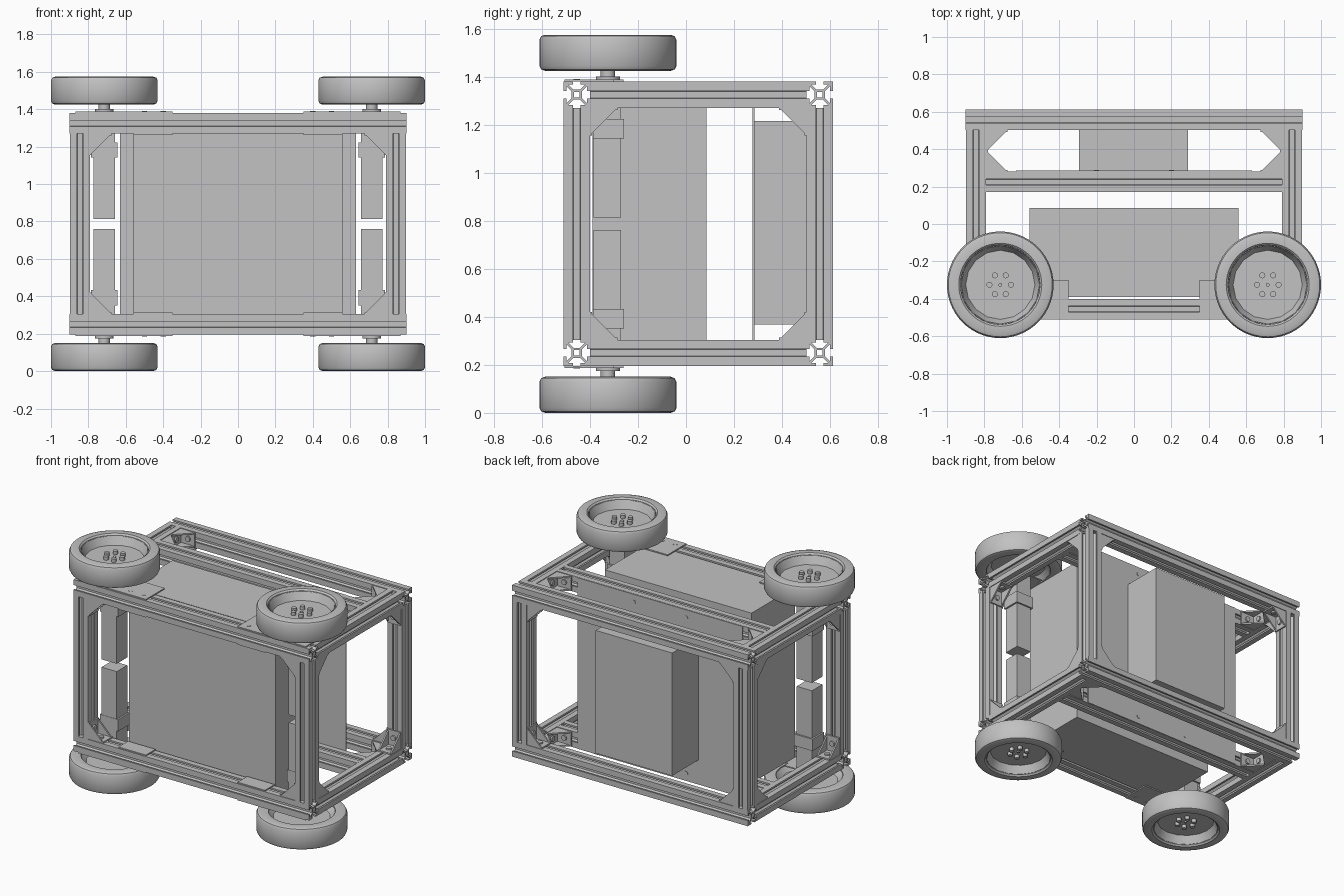
import bpy, bmesh, math
from mathutils import Matrix, Vector

cube = bpy.data.objects.get("Cube")
if cube:
    bpy.data.objects.remove(cube, do_unlink=True)

grey = bpy.data.materials.new("plain_grey")
grey.use_nodes = True
grey.diffuse_color = (0.54, 0.54, 0.54, 1)
grey.node_tree.nodes["Principled BSDF"].inputs["Base Color"].default_value = grey.diffuse_color

MID = 0.7875          # mirror height between upper and lower halves
HALF = 0.0545         # half width of a frame bar
X, Y, Z = (Matrix.Rotation(math.pi / 2, 4, "Y"),
           Matrix.Rotation(-math.pi / 2, 4, "X"), Matrix.Identity(4))
SIDES = (-1, 1)


def finish(name, bm, smooth=False):
    bmesh.ops.recalc_face_normals(bm, faces=bm.faces)
    mesh = bpy.data.meshes.new(name)
    bm.to_mesh(mesh)
    bm.free()
    mesh.materials.append(grey)
    ob = bpy.data.objects.new(name, mesh)
    bpy.context.collection.objects.link(ob)
    if smooth:
        bpy.ops.object.select_all(action="DESELECT")
        bpy.context.view_layer.objects.active = ob
        ob.select_set(True)
        bpy.ops.object.shade_smooth_by_angle(angle=math.radians(35))


def add_box(bm, a, b):
    """Box between two opposite corners given in any order."""
    a, b = Vector(a), Vector(b)
    size = Matrix.Diagonal([abs(d) for d in b - a] + [1])
    bmesh.ops.create_cube(bm, size=1, matrix=Matrix.Translation((a + b) / 2) @ size)


def box(name, a, b):
    bm = bmesh.new()
    add_box(bm, a, b)
    finish(name, bm)


def add_cyl(bm, r, depth, loc, turn=Z, seg=12):
    bmesh.ops.create_cone(bm, cap_ends=True, segments=seg, radius1=r, radius2=r,
                          depth=depth, matrix=Matrix.Translation(loc) @ turn)


def extrude_up(bm, faces, height):
    new = bmesh.ops.extrude_face_region(bm, geom=faces, use_keep_orig=True)["geom"]
    bmesh.ops.translate(bm, vec=(0, 0, height),
                        verts=[v for v in new if isinstance(v, bmesh.types.BMVert)])


def bar(name, turn, length, loc):
    """Slotted extrusion with a hollow core, centred at loc."""
    lip, slot, wide, core, web = 0.043, 0.016, 0.036, 0.021, 0.014
    side = [(HALF, -slot), (lip, -slot), (lip, -wide), (core, -web),
            (core, web), (lip, wide), (lip, slot), (HALF, slot), (HALF, HALF)]
    hole = [(0.012, 0.012)]
    bm = bmesh.new()
    edges = []
    for pts in (side, hole):
        ring = []
        for k in range(4):
            spin = Matrix.Rotation(k * math.pi / 2, 4, "Z")
            ring += [bm.verts.new(spin @ Vector((*p, -length / 2))) for p in pts]
        edges += [bm.edges.new((a, b)) for a, b in zip(ring, ring[1:] + ring[:1])]
    bmesh.ops.triangle_fill(bm, edges=edges, use_beauty=True)
    extrude_up(bm, bm.faces[:], length)
    bm.transform(Matrix.Translation(loc) @ turn)
    finish(name, bm)


def bracket(name, corner, u, v):
    """Hollow corner gusset: two flanges along u and v, two triangular webs."""
    u, v = Vector(u), Vector(v)
    reach, half, t = 0.115, 0.05, 0.01
    bm = bmesh.new()
    add_box(bm, (0, 0, -half), (reach, t, half))
    add_box(bm, (0, 0, -half), (t, reach, half))
    for z in (-half, half - t):
        tri = [bm.verts.new((x, y, z)) for x, y in ((0, 0), (reach, 0), (0, reach))]
        extrude_up(bm, [bm.faces.new(tri)], t)
    # bolt heads on the flanges
    add_cyl(bm, 0.018, 0.012, (0.065, t + 0.004, 0), Y)
    add_cyl(bm, 0.018, 0.012, (t + 0.004, 0.065, 0), X)
    m = Matrix((u, v, u.cross(v))).transposed().to_4x4()
    bm.transform(Matrix.Translation(corner) @ m)
    finish(name, bm)


def lathe(name, profile, seg, loc, flip):
    bm = bmesh.new()
    vs = [bm.verts.new((r, 0, z)) for r, z in profile]
    es = [bm.edges.new(p) for p in zip(vs, vs[1:])]
    bmesh.ops.spin(bm, geom=vs + es, cent=(0, 0, 0), axis=(0, 0, 1),
                   angle=2 * math.pi, steps=seg, use_duplicate=False)
    bmesh.ops.remove_doubles(bm, verts=bm.verts, dist=0.0005)
    bm.transform(Matrix.Translation(loc) @ Matrix.Diagonal((1, 1, flip, 1)))
    finish(name, bm, True)


# Frame bars
FRONT, REAR, MIDY, SIDE = -0.455, 0.557, 0.225, 0.845
RISE = 0.5375
for s in SIDES:
    level = "upper" if s > 0 else "lower"
    z = MID + s * RISE
    for label, y, length in (("front", FRONT, 1.8), ("rear", REAR, 1.8), ("middle", MIDY, 1.58)):
        bar(f"{level}_{label}_rail", X, length, (0, y, z))
    for e in SIDES:
        hand = "left" if e > 0 else "right"
        bar(f"{level}_{hand}_side_rail", Y, REAR - FRONT - 2 * HALF,
            (e * SIDE, (FRONT + REAR) / 2, z))
for e in SIDES:
    hand = "left" if e > 0 else "right"
    for label, y in (("front", FRONT), ("rear", REAR)):
        bar(f"{label}_{hand}_post", Z, 2 * (RISE - HALF), (e * SIDE, y, MID))

# Corner gussets
for s in SIDES:
    z, zin = MID + s * RISE, MID + s * (RISE - HALF)
    for e in SIDES:
        xin = e * (SIDE - HALF)
        for y, d in ((FRONT, 1), (REAR, -1)):
            bracket("post_to_rail_gusset", (xin, y, zin), (-e, 0, 0), (0, 0, -s))
            bracket("post_to_side_gusset", (e * SIDE, y + d * HALF, zin), (0, d, 0), (0, 0, -s))
        for y, d in ((REAR - HALF, -1), (MIDY + HALF, 1)):
            bracket("side_rail_gusset", (xin, y, z), (-e, 0, 0), (0, d, 0))

# Boxes and panel carried by the frame
box("main_box", (-0.56, -0.39, 0.2), (0.56, 0.085, 1.375))
box("rear_box", (-0.295, 0.28, 0.367), (0.29, 0.572, 1.215))
bm = bmesh.new()
add_box(bm, (-0.63, 0.277, 0.197), (0.63, 0.285, 1.378))
for s in SIDES:
    for x in (-0.2, 0.2):
        add_cyl(bm, 0.014, 0.004, (x, 0.286, MID + s * RISE), Y)
finish("back_panel", bm)

# Wheels with their motors and mounts
tyre = [(0.21, 0.005), (0.262, 0), (0.278, 0.006), (0.285, 0.02), (0.285, 0.13),
        (0.278, 0.144), (0.262, 0.15), (0.222, 0.15), (0.212, 0.14), (0.21, 0.005)]
rim = [(0, 0.045), (0.18, 0.045), (0.211, 0.012), (0.213, 0.012),
       (0.213, 0.138), (0.21, 0.138), (0.185, 0.085), (0, 0.085)]
for s in SIDES:
    for e in SIDES:
        cx, cy = e * 0.715, -0.325
        up = lambda h: MID + s * h
        base = (cx, cy, up(0.637))
        lathe("tyre", tyre, 56, base, s)
        lathe("wheel_rim", rim, 16, base, s)
        bm = bmesh.new()
        for k in range(6):
            a = k * math.pi / 3
            add_cyl(bm, 0.016, 0.03, (cx + 0.058 * math.cos(a), cy + 0.058 * math.sin(a), up(0.73)))
        add_cyl(bm, 0.01, 0.012, (cx, cy, up(0.725)))
        finish("hub_bolts", bm, True)
        bm = bmesh.new()
        add_cyl(bm, 0.03, 0.12, (cx, cy, up(0.635)), seg=16)
        add_cyl(bm, 0.05, 0.012, (cx, cy, up(0.607)), seg=24)
        finish("axle", bm, True)
        # square motor, wider gearbox and a block reaching up to the mount
        bm = bmesh.new()
        add_box(bm, (cx - 0.058, cy - 0.06, up(0.027)), (cx + 0.058, cy + 0.055, up(0.357)))
        add_box(bm, (cx - 0.07, cy - 0.062, up(0.355)), (cx + 0.07, cy + 0.066, up(0.436)))
        add_box(bm, (cx - 0.058, cy - 0.06, up(0.434)), (cx + 0.058, cy + 0.055, up(0.595)))
        finish("motor", bm)
        # mounting plates above and below the front rail
        bm = bmesh.new()
        add_box(bm, (e * 0.35, -0.505, up(0.592)), (e * 0.87, -0.3, up(0.6)))
        add_box(bm, (e * 0.57, -0.32, up(0.592)), (e * 0.86, -0.26, up(0.6)))
        for x in (0.4, 0.5):
            add_cyl(bm, 0.014, 0.004, (e * x, FRONT, up(0.6)))
        finish("motor_mount_plate", bm)
        box("under_rail_plate", (e * 0.35, -0.505, up(0.475)), (e * 0.56, -0.4, up(0.483)))
